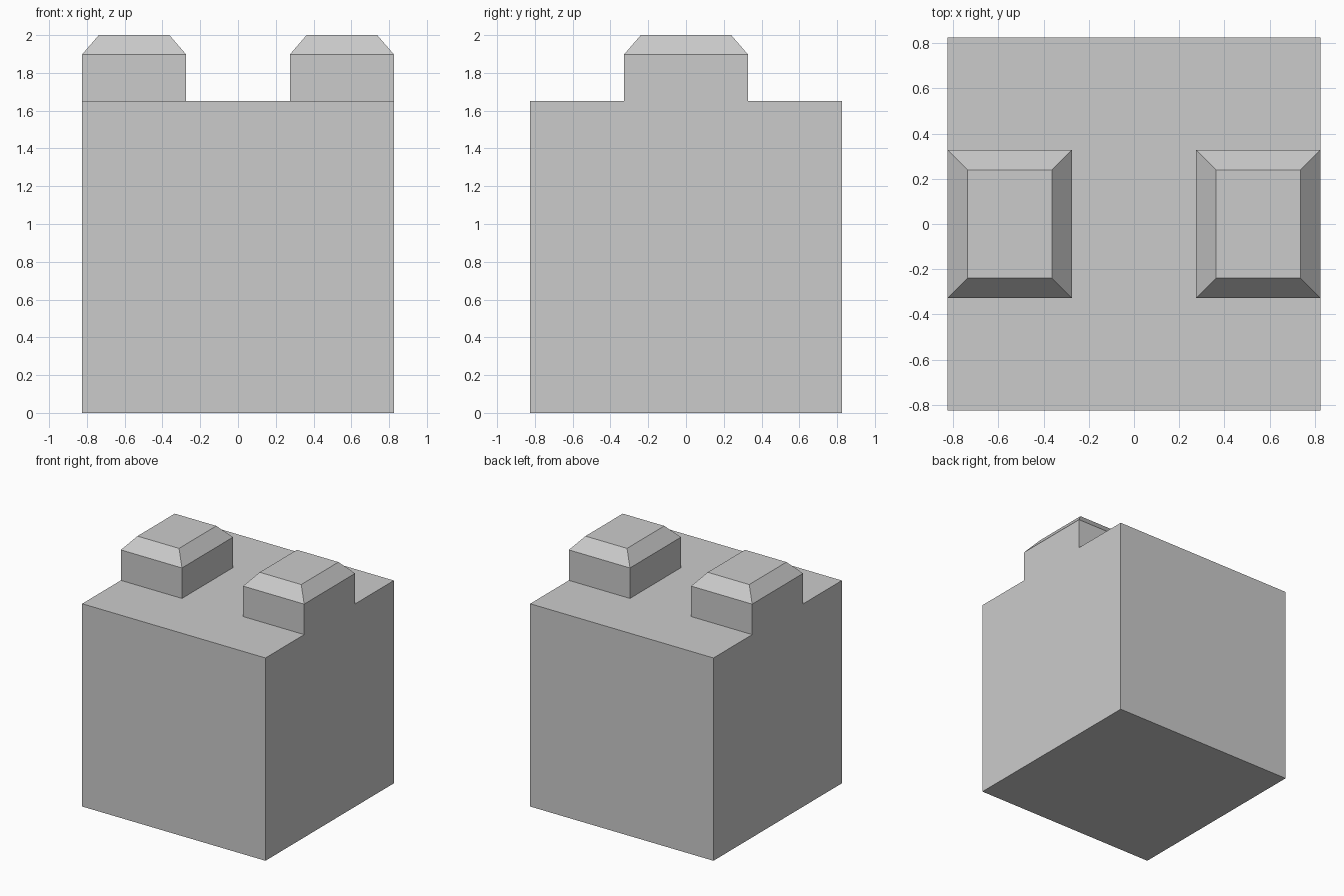
import bpy, bmesh

if "Cube" in bpy.data.objects:
    bpy.data.objects.remove(bpy.data.objects["Cube"])

BODY = 1.65      # cube edge length
HALF = BODY / 2


def box_object(name, size, centre, taper=None):
    """Box standing on centre; taper = (inset, height) adds a sloped cap."""
    bm = bmesh.new()
    bmesh.ops.create_cube(bm, size=1)
    for v in bm.verts:
        v.co.x *= size[0]
        v.co.y *= size[1]
        v.co.z = (v.co.z + 0.5) * size[2]
    if taper:
        inset, height = taper
        top = max(bm.faces, key=lambda f: f.calc_center_median().z)
        new = bmesh.ops.extrude_face_region(bm, geom=[top])["geom"]
        bmesh.ops.delete(bm, geom=[top], context='FACES_ONLY')
        for v in (g for g in new if isinstance(g, bmesh.types.BMVert)):
            v.co.x -= inset if v.co.x > 0 else -inset
            v.co.y -= inset if v.co.y > 0 else -inset
            v.co.z += height
    bmesh.ops.recalc_face_normals(bm, faces=bm.faces[:])
    mesh = bpy.data.meshes.new(name)
    bm.to_mesh(mesh)
    bm.free()
    obj = bpy.data.objects.new(name, mesh)
    obj.location = centre
    bpy.context.collection.objects.link(obj)
    return obj


# Main block
box_object("block_body", (BODY, BODY, BODY), (0, 0, 0))

# Two chamfered studs, flush with the left and right walls
for side, label in ((-1, "left"), (1, "right")):
    box_object(label + "_stud", (0.55, 0.655, 0.248),
               (side * (HALF - 0.275), 0, BODY), taper=(0.088, 0.102))
